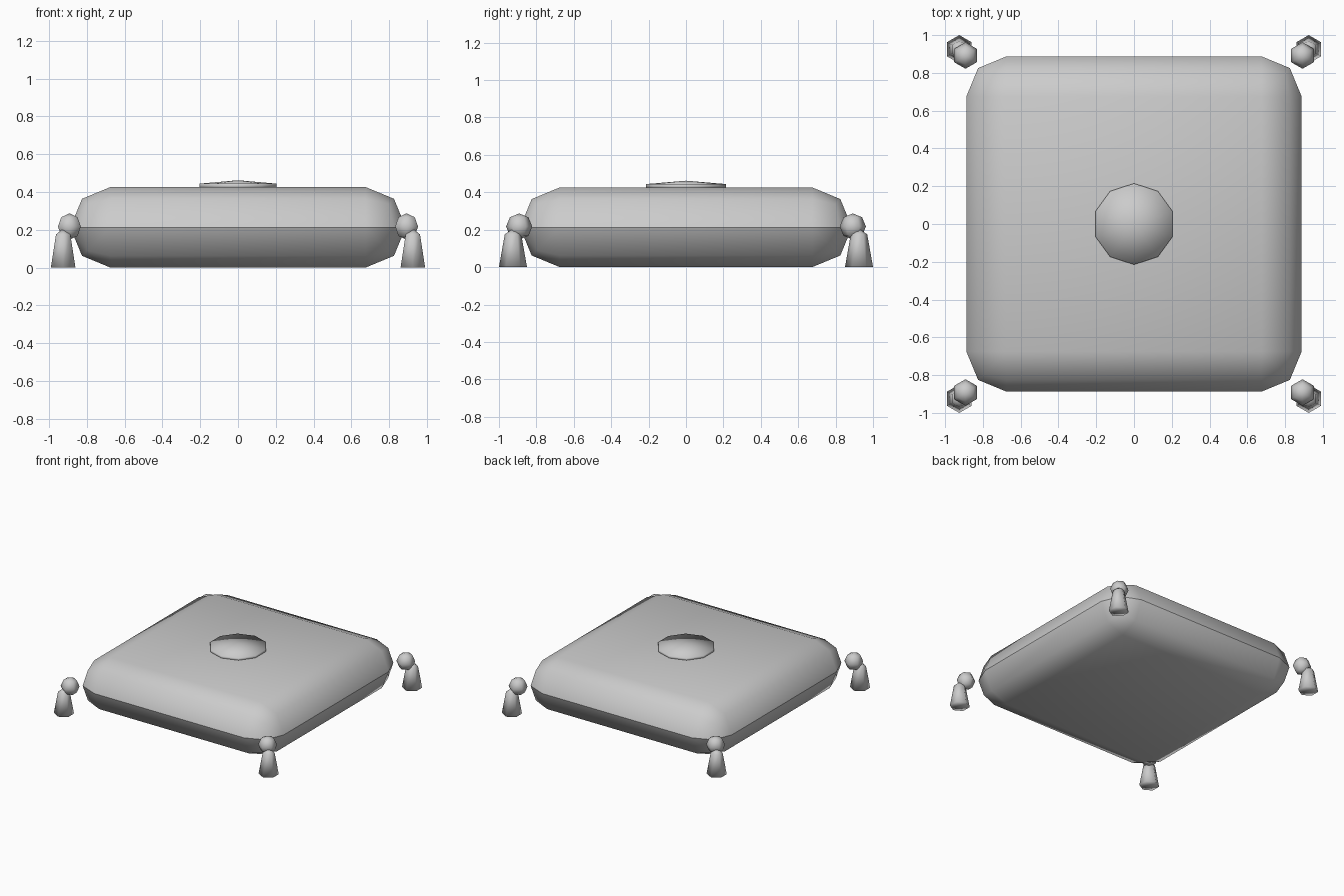
import bpy, bmesh, math
from mathutils import Vector

if "Cube" in bpy.data.objects:
    bpy.data.objects.remove(bpy.data.objects["Cube"], do_unlink=True)

grey = bpy.data.materials.new("soft_grey")
grey.use_nodes = True
GREY = (0.6, 0.6, 0.6, 1.0)
grey.diffuse_color = GREY
for node in grey.node_tree.nodes:
    if node.type == 'BSDF_PRINCIPLED':
        node.inputs["Base Color"].default_value = GREY


def finish(bm, name, location=(0, 0, 0)):
    """Turn a bmesh into a smooth-shaded object."""
    bmesh.ops.recalc_face_normals(bm, faces=bm.faces[:])
    for face in bm.faces:
        face.smooth = True
    mesh = bpy.data.meshes.new(name)
    bm.to_mesh(mesh)
    bm.free()
    mesh.materials.append(grey)
    obj = bpy.data.objects.new(name, mesh)
    obj.location = location
    bpy.context.collection.objects.link(obj)
    return obj


def lathe(name, profile, sides, location=(0, 0, 0)):
    """Revolve (radius, z) points about z, with one corner facing +y."""
    bm = bmesh.new()
    rings = []
    for radius, z in profile:
        if radius < 1e-5:
            rings.append([bm.verts.new((0, 0, z))] * sides)
            continue
        angles = [math.pi / 2 + math.tau * i / sides for i in range(sides)]
        rings.append([bm.verts.new((radius * math.cos(a), radius * math.sin(a), z))
                      for a in angles])
    for low, high in zip(rings, rings[1:]):
        for i in range(sides):
            j = (i + 1) % sides
            corners = list(dict.fromkeys((low[i], low[j], high[j], high[i])))
            bm.faces.new(corners)
    return finish(bm, name, location)


# Cushion: a box rounded all the way to a seam at mid height
WIDTH, HEIGHT = 1.775, 0.426
bm = bmesh.new()
bmesh.ops.create_cube(bm, size=1)
bmesh.ops.scale(bm, vec=Vector((WIDTH, WIDTH, HEIGHT)), verts=bm.verts[:])
bmesh.ops.bevel(bm, geom=bm.edges[:], offset=HEIGHT / 2 - 0.0005, segments=2,
                profile=0.5, affect='EDGES', clamp_overlap=False)
bmesh.ops.remove_doubles(bm, verts=bm.verts[:], dist=0.003)
for edge in bm.edges:
    if all(abs(v.co.z) < 0.002 for v in edge.verts):
        edge.smooth = False
finish(bm, "cushion", (0, 0, HEIGHT / 2))

# Button in the middle of the top
lathe("button", [(0, 0.42), (0.215, 0.42), (0.215, 0.444), (0, 0.462)], 10)

# Corner tassels, each a knot ball above a flared skirt
BALL = 0.07
ball_profile = [(BALL * math.sin(math.pi * k / 4), -BALL * math.cos(math.pi * k / 4))
                for k in range(5)]
skirt_profile = [(0, 0), (0.075, 0), (0.044, 0.175), (0, 0.206)]
for x_name, sx in (("left", 1), ("right", -1)):
    for y_name, sy in (("front", -1), ("back", 1)):
        corner = f"{y_name}_{x_name}"
        lathe(f"tassel_knot_{corner}", ball_profile, 6, (0.892 * sx, 0.892 * sy, 0.217))
        lathe(f"tassel_skirt_{corner}", skirt_profile, 6, (0.925 * sx, 0.925 * sy, 0))
